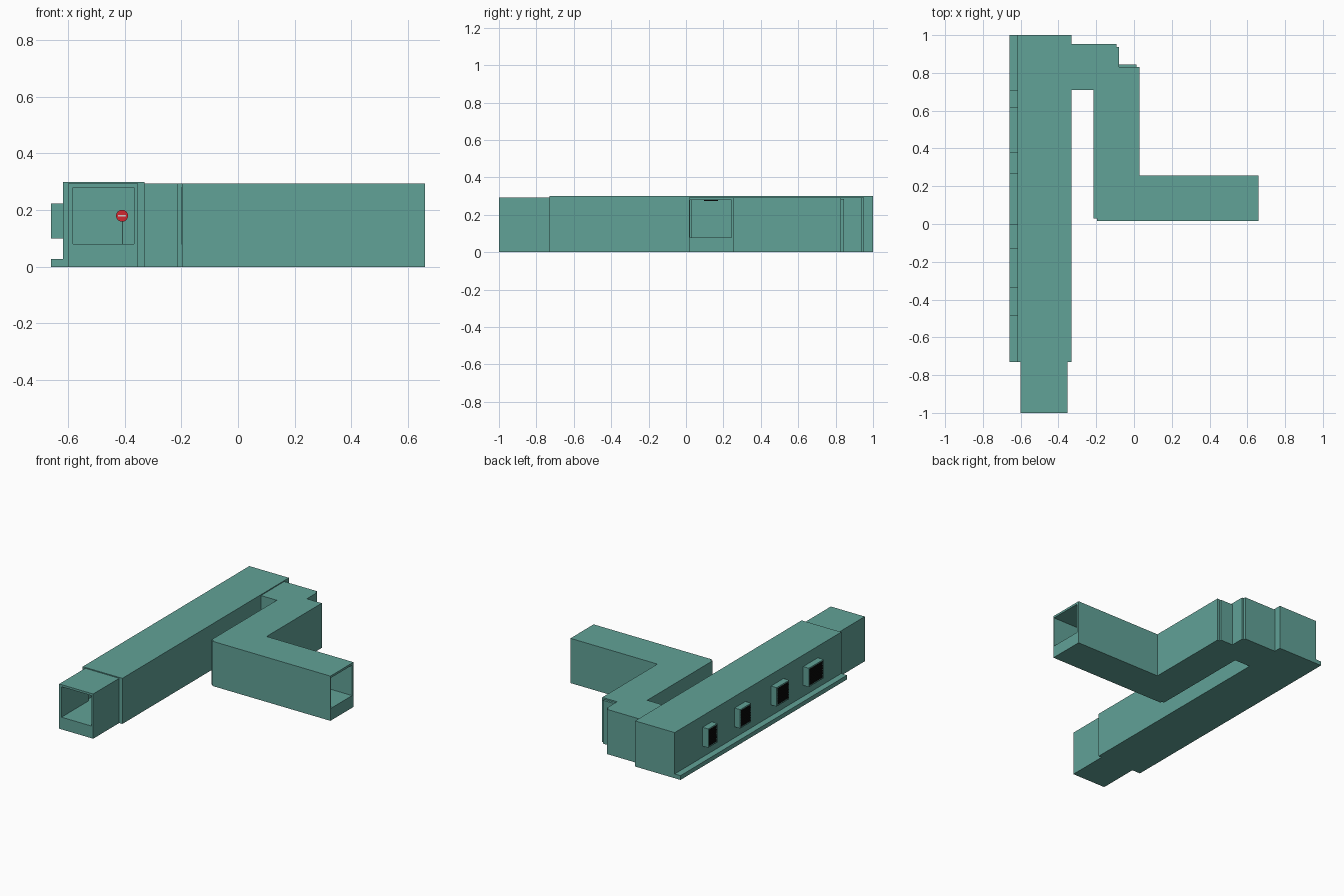
import bpy, bmesh, math

if "Cube" in bpy.data.objects:
    bpy.data.objects.remove(bpy.data.objects["Cube"])


def material(name, rgb):
    m = bpy.data.materials.new(name)
    m.diffuse_color = (*rgb, 1)
    m.use_nodes = True
    m.node_tree.nodes["Principled BSDF"].inputs["Base Color"].default_value = m.diffuse_color
    return m


TEAL = material("teal", (0.12, 0.36, 0.31))
BLACK = material("black", (0.004, 0.004, 0.004))
RED = material("red", (0.65, 0.02, 0.03))
WHITE = material("white", (0.9, 0.9, 0.9))


def finish(name, bm, mat):
    bmesh.ops.recalc_face_normals(bm, faces=bm.faces)
    me = bpy.data.meshes.new(name)
    bm.to_mesh(me)
    bm.free()
    ob = bpy.data.objects.new(name, me)
    bpy.context.collection.objects.link(ob)
    me.materials.append(mat)
    return ob


def prism(name, outline, z0, z1, mat=TEAL):
    bm = bmesh.new()
    face = bm.faces.new([bm.verts.new((x, y, z0)) for x, y in outline])
    ext = bmesh.ops.extrude_face_region(bm, geom=[face])["geom"]
    top = [v for v in ext if isinstance(v, bmesh.types.BMVert)]
    bmesh.ops.translate(bm, verts=top, vec=(0, 0, z1 - z0))
    return finish(name, bm, mat)


def box(name, x0, x1, y0, y1, z0, z1, mat=TEAL):
    return prism(name, [(x0, y0), (x1, y0), (x1, y1), (x0, y1)], z0, z1, mat)


def cut(ob, cutter):
    m = ob.modifiers.new("hollow", "BOOLEAN")
    m.operation = "DIFFERENCE"
    m.solver = "EXACT"
    m.object = cutter
    cutter.hide_render = True
    cutter.hide_set(True)


def cylinder(name, loc, r, depth, sides, flat_to_front, mat):
    bm = bmesh.new()
    bmesh.ops.create_cone(bm, cap_ends=True, segments=sides, radius1=r, radius2=r, depth=depth)
    ob = finish(name, bm, mat)
    ob.location = loc
    if flat_to_front:
        ob.rotation_euler.x = math.pi / 2
    return ob


# Walkable interior shared by every corridor section
void = prism("interior_cutter", [
    (-0.583, -1.1), (-0.367, -1.1), (-0.367, -0.72), (-0.353, -0.72),
    (-0.353, 0.725), (-0.2, 0.725), (-0.2, 0.022), (0.8, 0.022),
    (0.8, 0.242), (0.015, 0.242), (0.015, 0.815), (-0.1, 0.815),
    (-0.1, 0.935), (-0.353, 0.935), (-0.353, 0.985), (-0.6, 0.985),
    (-0.6, -0.72), (-0.583, -0.72)], 0.08, 0.28)

# Corridor shells
hall = box("main_hall", -0.618, -0.33, -0.73, 1.0, 0, 0.30)
entrance = box("entrance_corridor", -0.6, -0.353, -1.0, -0.73, 0, 0.294)
passage = prism("side_passage", [
    (-0.33, 0.71), (-0.215, 0.71), (-0.215, 0.03), (-0.197, 0.03),
    (-0.197, 0.017), (0.66, 0.017), (0.66, 0.257), (0.028, 0.257),
    (0.028, 0.83), (-0.08, 0.83), (-0.08, 0.937), (-0.093, 0.937),
    (-0.093, 0.952), (-0.33, 0.952)], 0, 0.294)
for part in (hall, entrance, passage):
    cut(part, void)
box("corner_trim", -0.08, 0.012, 0.83, 0.845, 0, 0.285)

# Low ledge along the outer wall
box("outer_ledge", -0.66, -0.618, -0.73, 1.0, 0, 0.028)

# Wall vents: hollow frame with black slatted grille on the outer face
for i, (y0, y1) in enumerate([(-0.487, -0.335), (-0.13, 0.0), (0.265, 0.378), (0.615, 0.71)]):
    frame = box(f"vent_frame_{i}", -0.659, -0.618, y0, y1, 0.1, 0.224)
    hole = box(f"vent_cutter_{i}", -0.7, -0.59, y0 + 0.008, y1 - 0.008, 0.107, 0.217)
    cut(frame, hole)
    cut(hall, hole)
    box(f"vent_back_{i}", -0.657, -0.654, y0 + 0.008, y1 - 0.008, 0.107, 0.217, BLACK)
    for k in range(10):
        z = 0.11 + k * 0.0108
        box(f"vent_slat_{i}_{k}", -0.66, -0.657, y0 + 0.008, y1 - 0.008, z, z + 0.005, BLACK)

# No-entry sign on a post inside the hall
cylinder("sign_post", (-0.409, 0.505, 0.13), 0.0012, 0.1, 8, False, BLACK)
cylinder("sign_disc", (-0.409, 0.5, 0.18), 0.021, 0.004, 32, True, RED)
box("sign_bar", -0.423, -0.395, 0.496, 0.498, 0.177, 0.183, WHITE)

# Ceiling lamp in the side passage
box("ceiling_lamp", 0.2, 0.22, 0.095, 0.17, 0.274, 0.28, BLACK)
